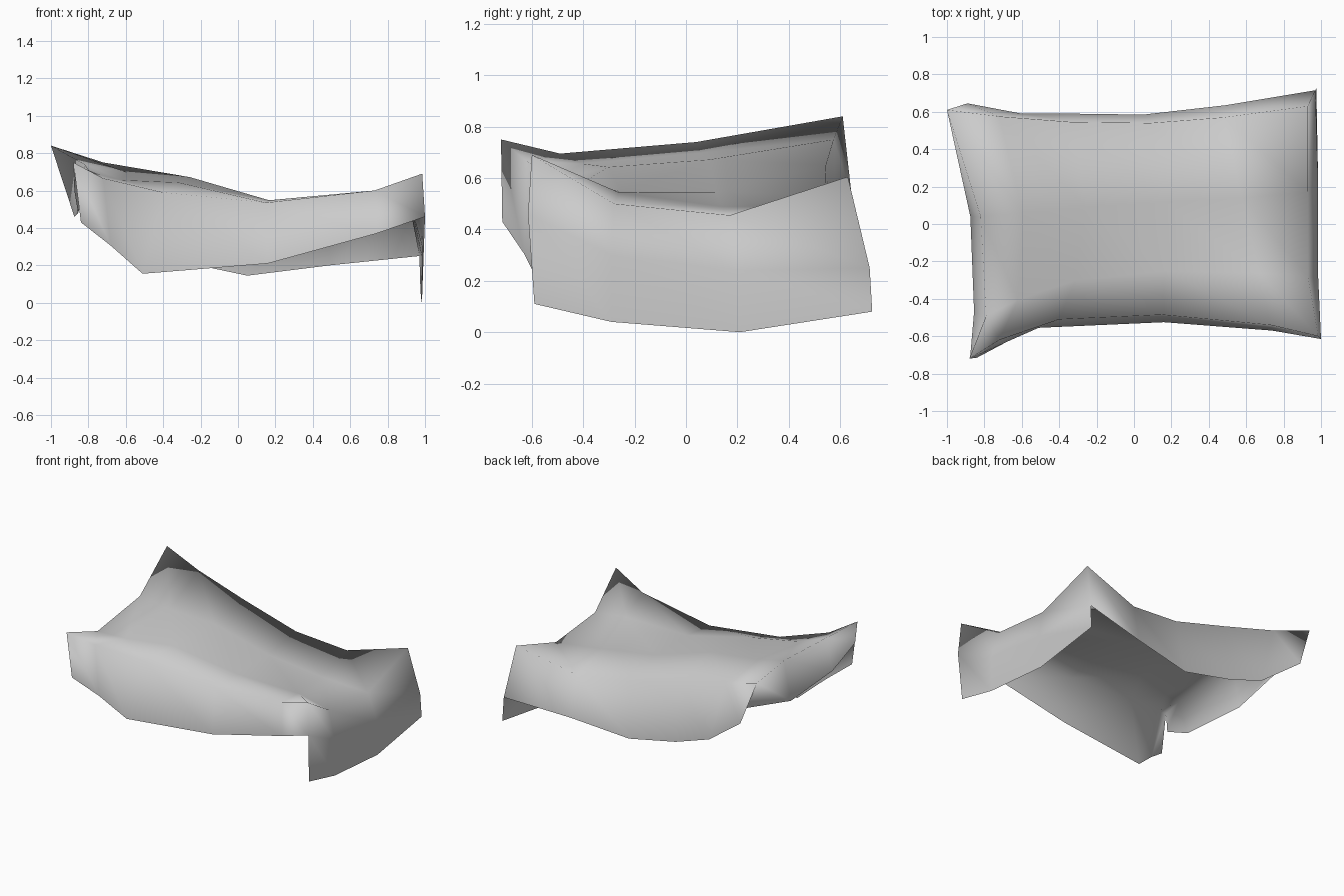
import bpy
from mathutils import Vector

cube = bpy.data.objects.get("Cube")
if cube:
    bpy.data.objects.remove(cube)

mat = bpy.data.materials.new("pale_grey_cloth")
mat.use_nodes = True
grey = (0.6, 0.6, 0.6, 1)
mat.diffuse_color = grey
mat.node_tree.nodes["Principled BSDF"].inputs["Base Color"].default_value = grey


def path(*points):
    return [Vector(p) for p in points]


# Rim corners and the corners of the hanging hem
fl, fr = (-.88, -.72, .75), (.985, -.6, .69)
bl, br = (-1, .61, .84), (.93, .63, .605)
hem_fl, hem_fr = (-.84, -.715, .43), (1, -.615, .46)
hem_bl, hem_br = (-.89, .645, .53), (.97, .715, .25)

# Rims, left to right or front to back
front = path(fl, (-.72, -.62, .665), (-.4, -.51, .59), (.15, -.485, .535), (.73, -.54, .6), fr)
back = path(bl, (-.72, .575, .75), (-.33, .545, .65), (.09, .54, .535), (.48, .57, .49), br)
west = path(fl, (-.79, -.49, .695), (-.82, .04, .74), bl)
east = path(fr, (.93, -.28, .5), (.93, .17, .455), br)

# Hems below each rim
front_hem = path(hem_fl, (-.68, -.63, .305), (-.51, -.555, .155), (.16, -.525, .21), (.74, -.57, .37), hem_fr)
back_hem = path(hem_bl, (-.6, .59, .315), (-.33, .59, .225), (.05, .585, .145), (.49, .635, .2), hem_br)
west_hem = path((-.875, -.7, .6), (-.855, -.47, .48), (-.875, .04, .46), (-.9, .61, .63))
east_mid = path(hem_fr, (.985, -.29, .3), (.985, .2, .24), hem_br)
east_hem = path((.985, -.59, .11), (.985, -.29, .04), (.98, .21, 0), (.975, .725, .08))

verts, index, faces = [], {}, []


def vert(p):
    key = tuple(round(c, 4) for c in p)
    if key not in index:
        index[key] = len(verts)
        verts.append(key)
    return index[key]


def strip(upper, lower, flip=False):
    for i in range(len(upper) - 1):
        quad = [vert(p) for p in (upper[i], lower[i], lower[i + 1], upper[i + 1])]
        faces.append(quad[::-1] if flip else quad)


# Top sheet blended between the four rims, puffed up inside them
us, vs = [0, .08, .26, .54, .82, 1], [0, .18, .65, 1]
puff = [0, .055, .14, .14, .12, 0]
rows = []
for j, v in enumerate(vs):
    row = []
    for i, u in enumerate(us):
        p = (front[i].lerp(back[i], v) + west[j].lerp(east[j], u)
             - front[0].lerp(front[-1], u).lerp(back[0].lerp(back[-1], u), v))
        if 0 < j < 3:
            p.z += puff[i]
        row.append(p)
    rows.append(row)
for j in range(3):
    strip(rows[j + 1], rows[j])

# Hanging sides, with a longer flap on one end
strip(front, front_hem)
strip(back, back_hem, True)
strip(west, west_hem, True)
strip(east, east_mid)
strip(east_mid, east_hem)

mesh = bpy.data.meshes.new("draped_cover")
mesh.from_pydata(verts, [], faces)
mesh.materials.append(mat)
mesh.shade_smooth()
cover = bpy.data.objects.new("draped_cover", mesh)
bpy.context.collection.objects.link(cover)
